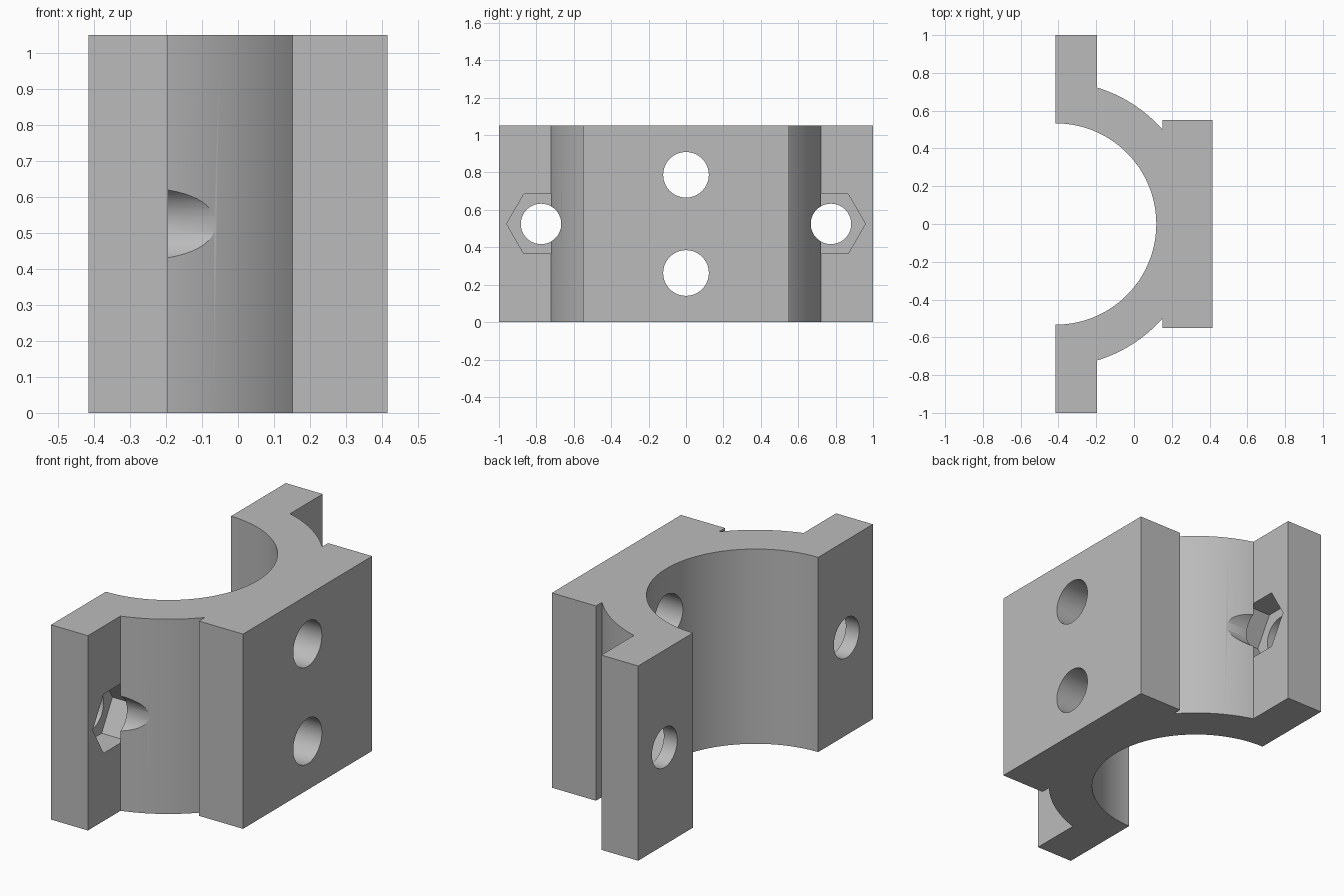
import bpy
import bmesh
from math import asin, acos, cos, sin, pi, radians

cube = bpy.data.objects.get("Cube")
if cube:
    bpy.data.objects.remove(cube)

HEIGHT = 1.05
BACK, EAR_FRONT, PAD_BACK, PAD_FRONT = -0.415, -0.195, 0.152, 0.415
BORE_R, RING_R = 0.533, 0.755
PAD_HALF = 0.55
BOLT_Y, NUT_DEPTH = 0.775, 0.14

grey = bpy.data.materials.new("plain grey")
grey.use_nodes = True
grey.diffuse_color = (0.5, 0.5, 0.5, 1)
grey.node_tree.nodes["Principled BSDF"].inputs["Base Color"].default_value = (0.5, 0.5, 0.5, 1)


def arc(radius, start, end, steps):
    angles = [start + (end - start) * i / steps for i in range(steps + 1)]
    return [(BACK + radius * cos(a), radius * sin(a)) for a in angles]


def extrude_profile(name, points, height):
    bm = bmesh.new()
    face = bm.faces.new([bm.verts.new((x, y, 0)) for x, y in points])
    top = bmesh.ops.extrude_face_region(bm, geom=[face])
    verts = [v for v in top["geom"] if isinstance(v, bmesh.types.BMVert)]
    bmesh.ops.translate(bm, verts=verts, vec=(0, 0, height))
    bmesh.ops.recalc_face_normals(bm, faces=bm.faces)
    mesh = bpy.data.meshes.new(name)
    bm.to_mesh(mesh)
    bm.free()
    obj = bpy.data.objects.new(name, mesh)
    bpy.context.collection.objects.link(obj)
    obj.data.materials.append(grey)
    return obj


def cut(target, sides, radius, x_start, x_end, y, z):
    # Prism along x, removed from the target
    bpy.ops.mesh.primitive_cylinder_add(
        vertices=sides, radius=radius, depth=x_end - x_start,
        location=((x_start + x_end) / 2, y, z), rotation=(pi / 2, 0, pi / 2))
    cutter = bpy.context.object
    cutter.name = "hole_cutter"
    cutter.data.materials.append(grey)
    if sides == 6:
        # Points of the nut pocket face sideways
        for v in cutter.data.vertices:
            v.co.x, v.co.y = v.co.y, v.co.x
        cutter.data.flip_normals()
    mod = target.modifiers.new("cut", "BOOLEAN")
    mod.operation = "DIFFERENCE"
    mod.solver = "EXACT"
    mod.object = cutter
    bpy.ops.object.select_all(action="DESELECT")
    bpy.context.view_layer.objects.active = target
    target.select_set(True)
    bpy.ops.object.modifier_apply(modifier=mod.name)
    bpy.data.objects.remove(cutter)


# Half ring with bolting ears and a mounting pad, as one outline
ear_angle = acos((EAR_FRONT - BACK) / RING_R)
pad_angle = acos((PAD_BACK - BACK) / RING_R)
right_side = [(BACK, -1), (EAR_FRONT, -1)]
right_side += arc(RING_R, -ear_angle, -pad_angle, 24)
right_side += [(PAD_BACK, -PAD_HALF), (PAD_FRONT, -PAD_HALF)]
left_side = [(x, -y) for x, y in reversed(right_side)]
bore = arc(BORE_R, pi / 2, -pi / 2, 80)
clamp = extrude_profile("clamp_half", right_side + left_side + bore, HEIGHT)

# Ear bolt holes with hexagonal nut pockets
for side in (-1, 1):
    cut(clamp, 64, 0.108, -0.6, 0.1, side * BOLT_Y, HEIGHT / 2)
    cut(clamp, 6, 0.184, EAR_FRONT - NUT_DEPTH, EAR_FRONT, side * BOLT_Y, HEIGHT / 2)

# Two mounting holes through the pad
for z in (HEIGHT / 4, HEIGHT * 3 / 4):
    cut(clamp, 64, 0.122, -0.2, 0.6, 0, z)

bpy.ops.object.shade_smooth_by_angle(angle=radians(30))
